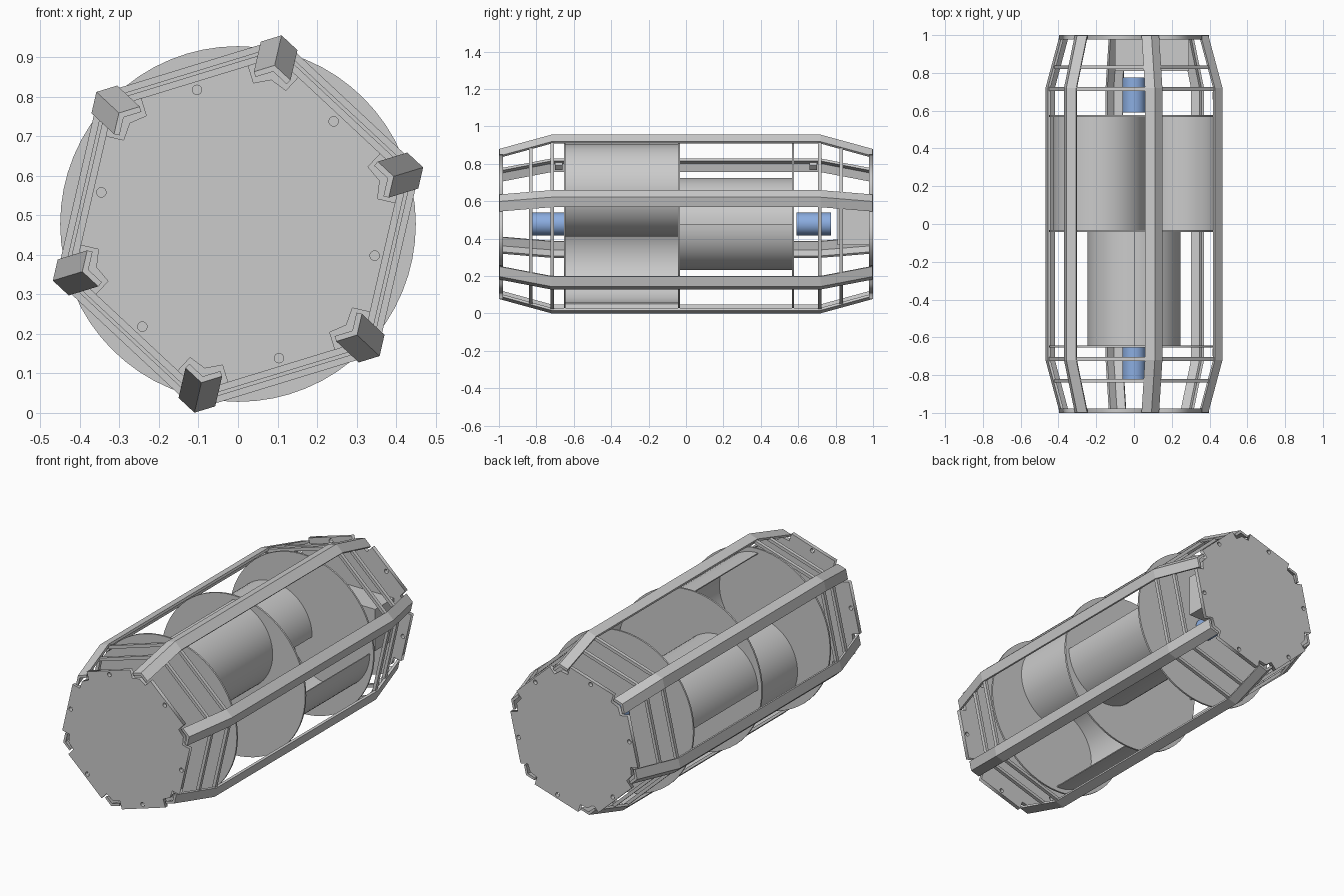
import bpy, bmesh
from math import sin, cos, radians, pi

if "Cube" in bpy.data.objects:
    bpy.data.objects.remove(bpy.data.objects["Cube"])

CZ = 0.478          # height of the long axis
TWIST = 17          # angle of the first cage corner, degrees
R_MID, R_END = 0.49, 0.412
Y_MID, Y_END = 0.72, 0.998


def add_mesh(name, bm, mat=None, smooth=False):
    bmesh.ops.recalc_face_normals(bm, faces=bm.faces)
    me = bpy.data.meshes.new(name)
    bm.to_mesh(me)
    bm.free()
    ob = bpy.data.objects.new(name, me)
    bpy.context.collection.objects.link(ob)
    if mat:
        me.materials.append(mat)
    if smooth:
        bpy.ops.object.select_all(action='DESELECT')
        ob.select_set(True)
        bpy.context.view_layer.objects.active = ob
        bpy.ops.object.shade_smooth_by_angle(angle=radians(35))
    return ob


def loft(name, sections, mat=None, smooth=False):
    """Skin a list of (y, [(x, z), ...]) sections and cap both ends."""
    bm = bmesh.new()
    rows = [[bm.verts.new((x, y, z)) for x, z in pts] for y, pts in sections]
    n = len(rows[0])
    for a, b in zip(rows, rows[1:]):
        for i in range(n):
            j = (i + 1) % n
            bm.faces.new((a[i], a[j], b[j], b[i]))
    bm.faces.new(rows[0])
    bm.faces.new(rows[-1])
    return add_mesh(name, bm, mat, smooth)


def circle(r, x=0.0, z=CZ, n=64):
    return [(x + r * cos(2 * pi * i / n), z + r * sin(2 * pi * i / n)) for i in range(n)]


def cylinder(name, r, y0, y1, x=0.0, z=CZ, mat=None):
    c = circle(r, x, z)
    return loft(name, [(y0, c), (y1, c)], mat, True)


def box(name, x0, x1, y0, y1, z0, z1):
    p = [(x0, z0), (x1, z0), (x1, z1), (x0, z1)]
    return loft(name, [(y0, p), (y1, p)])


def polar(radial, tangent, deg):
    """Point given along / across a direction around the long axis."""
    a = radians(deg)
    return (radial * cos(a) - tangent * sin(a), CZ + radial * sin(a) + tangent * cos(a))


# Bent angle-section rails on the six corners
FL, TH = 0.055, 0.014
dx, dy = FL * sin(radians(30)), FL * cos(radians(30))
inner = TH / cos(radians(30))
nx, ny = TH * cos(radians(30)), TH * sin(radians(30))
vee = [(0, 0), (-dx, dy), (-dx - nx, dy - ny), (-inner, 0), (-dx - nx, -dy + ny), (-dx, -dy)]
for k in range(6):
    ang = TWIST + 60 * k
    sec = [(y, [polar(r + u, v, ang) for u, v in vee])
           for y, r in ((-Y_END, R_END), (-Y_MID, R_MID), (Y_MID, R_MID), (Y_END, R_END))]
    loft(f"cage_rail_{k}", sec)

# Small bolt blocks inside two of the rails
for k in (0, 2):
    for s in (-1, 1):
        blk = [polar(R_MID - u, v, TWIST + 60 * k)
               for u, v in ((.018, -.016), (.05, -.016), (.05, .016), (.018, .016))]
        loft(f"bolt_block_{k}_{s}", [(s * .66, blk), (s * .70, blk)])


# Hexagonal hoops tying the rails together
def hoop(name, y, r_out, width, depth):
    bm = bmesh.new()
    loops = []
    for yy, r in ((y - width / 2, r_out), (y + width / 2, r_out),
                  (y + width / 2, r_out - depth), (y - width / 2, r_out - depth)):
        loops.append([])
        for k in range(6):
            x, z = polar(r, 0, TWIST + 60 * k)
            loops[-1].append(bm.verts.new((x, yy, z)))
    for i in range(4):
        a, b = loops[i], loops[(i + 1) % 4]
        for k in range(6):
            j = (k + 1) % 6
            bm.faces.new((a[k], a[j], b[j], b[k]))
    add_mesh(name, bm)


for s in (-1, 1):
    hoop(f"outer_hoop_{s}", s * .715, R_MID - .008, .02, .02)
    hoop(f"inner_hoop_{s}", s * .83, R_MID - .037, .02, .02)

# Notched end plates with six bolt holes, from a filled 2D curve
outline, holes = [], []
for k in range(6):
    mid = TWIST + 30 + 60 * k
    outline += [polar(a, t, mid) for a, t in ((.33, -.142), (.376, -.142), (.376, .142), (.33, .142))]
    outline.append(polar(.375, 0, mid + 30))
    hx, hz = polar(.355, 0, mid)
    holes.append(circle(.012, hx, hz, 16))
for s in (-1, 1):
    cu = bpy.data.curves.new("plate_curve", 'CURVE')
    cu.dimensions = '2D'
    cu.fill_mode = 'BOTH'
    cu.extrude = .011
    for pts in [outline] + holes:
        sp = cu.splines.new('POLY')
        sp.points.add(len(pts) - 1)
        for p, (x, z) in zip(sp.points, pts):
            p.co = (x, z, 0, 1)
        sp.use_cyclic_u = True
    tmp = bpy.data.objects.new("plate_tmp", cu)
    bpy.context.collection.objects.link(tmp)
    me = bpy.data.meshes.new_from_object(tmp)
    bpy.data.objects.remove(tmp)
    plate = bpy.data.objects.new("front_plate" if s < 0 else "back_plate", me)
    plate.rotation_euler = (pi / 2, 0, 0)
    plate.location.y = s * .989
    bpy.context.collection.objects.link(plate)

# Round rotor discs
for name, y in (("front", -.648), ("middle", -.038), ("rear", .572)):
    cylinder(f"{name}_disc", .45, y - .005, y + .005)


# S-shaped rotor: two half-round shells per stage, stages a quarter turn apart
def half_shell(name, deg, y0, y1, off=.18, r=.247, th=.006, n=32):
    arc = [(rad, -pi / 2 + pi * i / n) for rad, order in ((r, range(n + 1)), (r - th, range(n, -1, -1)))
           for i in order]
    pts = [polar(off + rad * sin(a), -rad * cos(a), deg) for rad, a in arc]
    loft(name, [(y0, pts), (y1, pts)], smooth=True)


for name, base, y0, y1 in (("front", 90, -.648, -.038), ("rear", 180, -.038, .572)):
    half_shell(f"{name}_vane_a", base, y0, y1)
    half_shell(f"{name}_vane_b", base + 180, y0, y1)

# Blue generators on the axis
blue = bpy.data.materials.new("blue")
blue.diffuse_color = (.26, .42, .75, 1)
blue.use_nodes = True
blue.node_tree.nodes["Principled BSDF"].inputs["Base Color"].default_value = blue.diffuse_color
cylinder("front_generator", .061, -.83, -.65, mat=blue)
cylinder("rear_generator", .061, .59, .775, mat=blue)

# Equipment box behind the back plate
box("equipment_box", -.10, .29, .81, .98, .365, .60)
